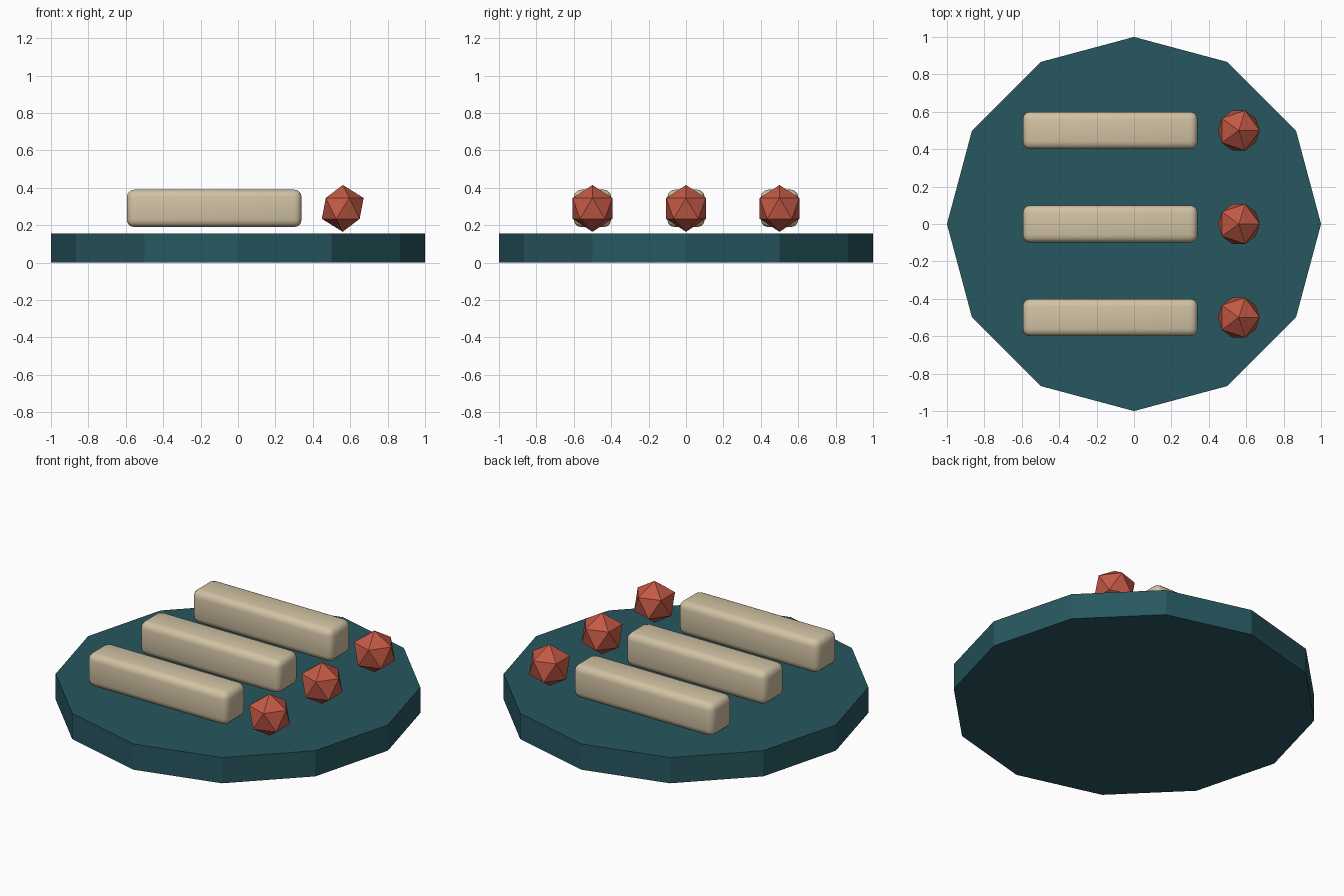
import bpy
import math

if "Cube" in bpy.data.objects:
    bpy.data.objects.remove(bpy.data.objects["Cube"])


def material(name, rgb):
    mat = bpy.data.materials.new(name)
    mat.diffuse_color = (*rgb, 1.0)
    mat.use_nodes = True
    mat.node_tree.nodes["Principled BSDF"].inputs["Base Color"].default_value = mat.diffuse_color
    return mat


TEAL = material("dark teal", (0.02, 0.095, 0.115))
CREAM = material("cream", (0.64, 0.54, 0.37))
RED = material("coral red", (0.55, 0.10, 0.06))


def finish(name, mat):
    obj = bpy.context.object
    obj.name = name
    obj.data.materials.append(mat)
    return obj


# Twelve-sided base disc
bpy.ops.mesh.primitive_cylinder_add(vertices=12, radius=1.0, depth=0.155,
                                    location=(0, 0, 0.0775))
finish("base_disc", TEAL)

# Three rows: a rounded bar and a faceted ball, floating just above the disc
for i, y in enumerate((-0.5, 0.0, 0.5), start=1):
    bpy.ops.mesh.primitive_cube_add(size=1, location=(-0.127, y, 0.29))
    bar = finish(f"bar_{i}", CREAM)
    bar.scale = (0.935, 0.2, 0.2)
    bpy.ops.object.transform_apply(location=False, rotation=False, scale=True)
    bevel = bar.modifiers.new("rounded_edges", 'BEVEL')
    bevel.width = 0.04
    bevel.segments = 3
    bpy.ops.object.modifier_apply(modifier=bevel.name)
    bpy.ops.object.shade_smooth_by_angle(angle=math.radians(35))

    bpy.ops.mesh.primitive_ico_sphere_add(subdivisions=1, radius=0.125,
                                          location=(0.56, y, 0.29))
    finish(f"faceted_ball_{i}", RED)
